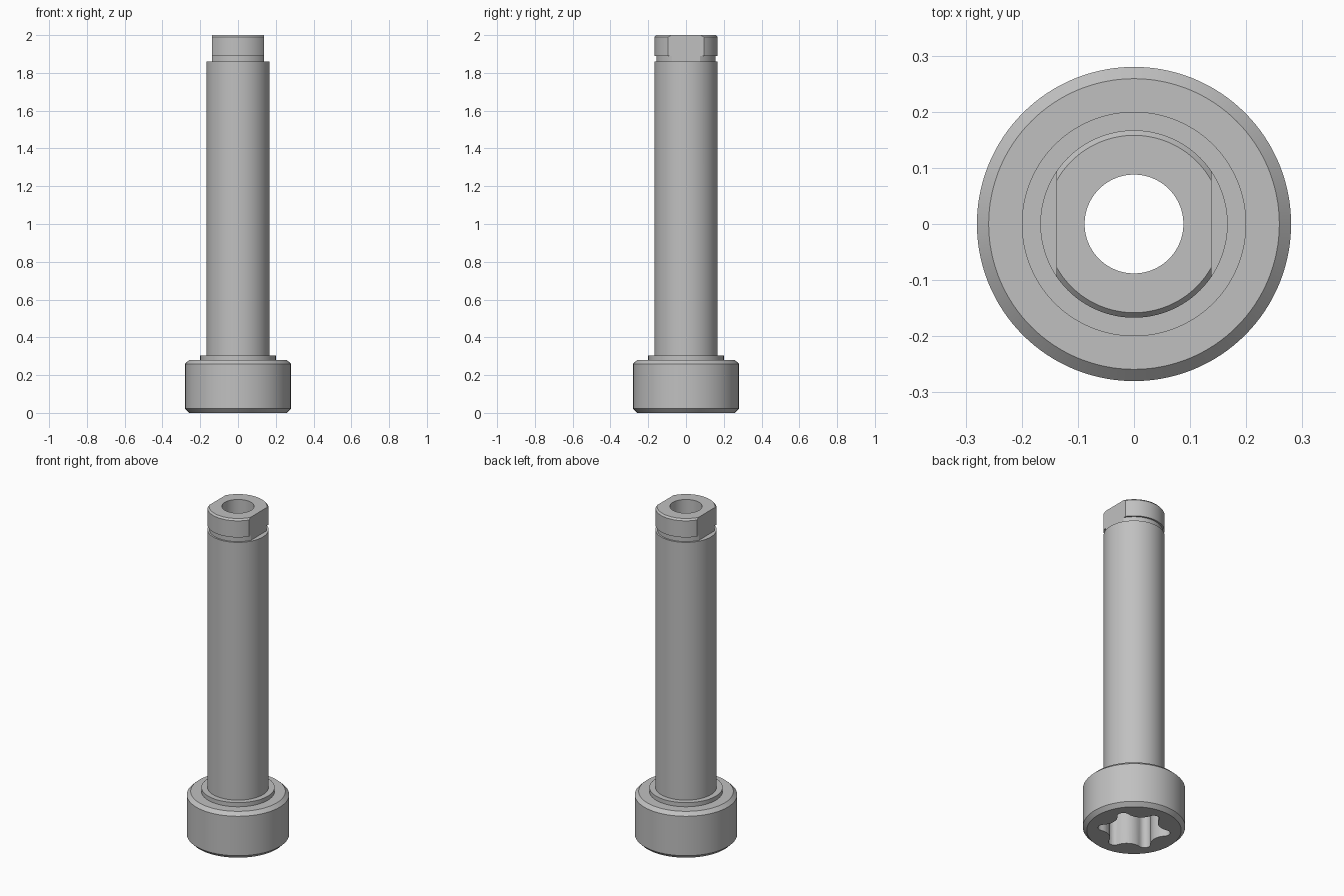
import bpy, bmesh
from math import cos, sin, pi, radians
from mathutils import Matrix, Vector

cube = bpy.data.objects.get("Cube")
if cube:
    bpy.data.objects.remove(cube)

# Single metal colour
steel = bpy.data.materials.new("grey steel")
steel.use_nodes = True
grey = (0.53, 0.53, 0.53, 1)
steel.diffuse_color = grey
steel.node_tree.nodes["Principled BSDF"].inputs["Base Color"].default_value = grey


def make_object(name, bm):
    bmesh.ops.recalc_face_normals(bm, faces=bm.faces)
    mesh = bpy.data.meshes.new(name)
    bm.to_mesh(mesh)
    bm.free()
    mesh.materials.append(steel)
    obj = bpy.data.objects.new(name, mesh)
    bpy.context.collection.objects.link(obj)
    return obj


def lathe(name, profile, steps=128):
    """Spin a closed (radius, height) profile around z."""
    bm = bmesh.new()
    rings = []
    for i in range(steps):
        a = 2 * pi * i / steps
        rings.append([bm.verts.new((r * cos(a), r * sin(a), z)) for r, z in profile])
    n = len(profile)
    for i in range(steps):
        a, b = rings[i], rings[(i + 1) % steps]
        for j in range(n):
            k = (j + 1) % n
            bm.faces.new((a[j], b[j], b[k], a[k]))
    return make_object(name, bm)


def prism(name, outline, bottom, top):
    bm = bmesh.new()
    face = bm.faces.new([bm.verts.new((x, y, bottom)) for x, y in outline])
    new = bmesh.ops.extrude_face_region(bm, geom=[face])["geom"]
    verts = [v for v in new if isinstance(v, bmesh.types.BMVert)]
    bmesh.ops.translate(bm, verts=verts, vec=(0, 0, top - bottom))
    return make_object(name, bm)


def cut(target, cutter):
    cutter.hide_render = True
    mod = target.modifiers.new("cut", 'BOOLEAN')
    mod.operation = 'DIFFERENCE'
    mod.solver = 'EXACT'
    mod.object = cutter
    bpy.context.view_layer.objects.active = target
    bpy.ops.object.modifier_apply(modifier=mod.name)
    bpy.data.objects.remove(cutter)


def six_lobe(tip_r=0.033, tip_c=0.167, valley_r=0.0875, valley_c=0.2315, steps=8):
    """Six rounded tips joined by hollow arcs, with tips on the y axis."""
    reach = radians(73.9)
    half = reach - pi / 6
    points = []
    for lobe in range(6):
        turn = Matrix.Rotation(pi / 2 + lobe * pi / 3, 2)
        hollow = Vector((valley_c * cos(pi / 6), valley_c * sin(pi / 6)))
        for i in range(steps + 1):
            a = -reach + 2 * reach * i / steps
            points.append(turn @ Vector((tip_c + tip_r * cos(a), tip_r * sin(a))))
        for i in range(1, steps):
            a = pi * 7 / 6 + half - 2 * half * i / steps
            points.append(turn @ (hollow + valley_r * Vector((cos(a), sin(a)))))
    return points


# Bolt body: chamfered head, collar, shank, neck groove, tip and through bore
bolt = lathe("hollow_bolt", [
    (0.088, 0), (0.258, 0), (0.28, 0.022), (0.28, 0.26), (0.259, 0.28),
    (0.20, 0.28), (0.20, 0.305), (0.167, 0.305), (0.167, 1.86),
    (0.157, 1.86), (0.157, 1.89), (0.167, 1.89), (0.167, 1.99),
    (0.158, 2.0), (0.088, 2.0)])

# Wrench flats on both sides of the tip
for side in (-1, 1):
    a, b = 0.138 * side, 0.3 * side
    cut(bolt, prism("flat_cutter", [(a, -0.3), (b, -0.3), (b, 0.3), (a, 0.3)], 1.86, 2.1))

# Six-lobe drive socket in the underside of the head
cut(bolt, prism("socket_cutter", six_lobe(), -0.1, 0.23))

bpy.ops.object.select_all(action='DESELECT')
bolt.select_set(True)
bpy.context.view_layer.objects.active = bolt
bpy.ops.object.shade_smooth_by_angle(angle=radians(25))
